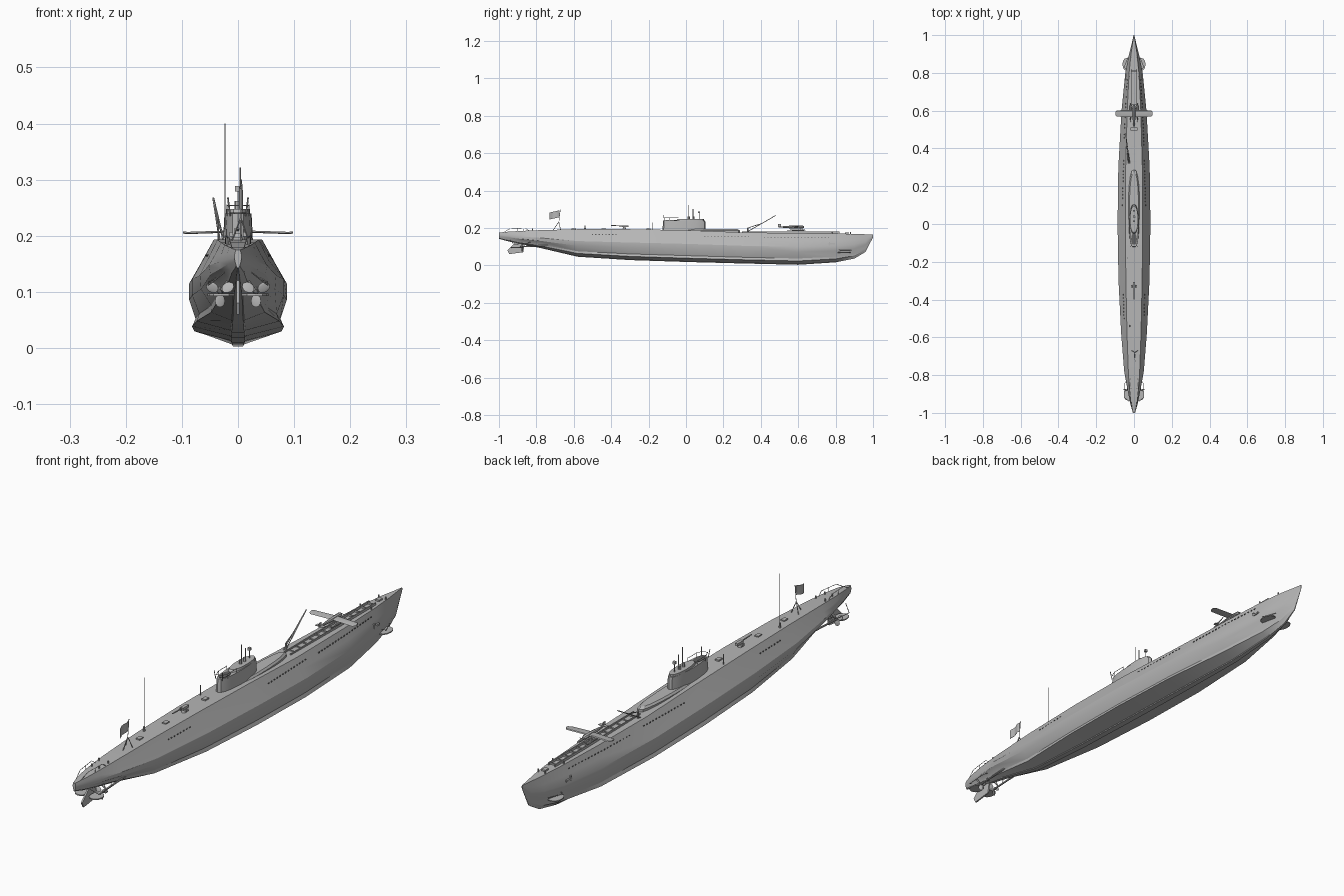
import bpy, bmesh, math
from mathutils import Vector, Matrix

cube = bpy.data.objects.get("Cube")
if cube:
    bpy.data.objects.remove(cube)


def material(name, v):
    m = bpy.data.materials.new(name)
    m.use_nodes = True
    m.diffuse_color = (v, v, v, 1)
    m.node_tree.nodes["Principled BSDF"].inputs["Base Color"].default_value = (v, v, v, 1)
    return m


GREY = material("hull_grey", 0.47)
DARK = material("opening_dark", 0.12)


def finish(name, bm, mat=GREY, smooth=True):
    bmesh.ops.recalc_face_normals(bm, faces=bm.faces)
    me = bpy.data.meshes.new(name)
    bm.to_mesh(me)
    bm.free()
    ob = bpy.data.objects.new(name, me)
    bpy.context.collection.objects.link(ob)
    me.materials.append(mat)
    if smooth:
        bpy.ops.object.select_all(action='DESELECT')
        ob.select_set(True)
        bpy.context.view_layer.objects.active = ob
        bpy.ops.object.shade_smooth_by_angle(angle=math.radians(25))
    return ob


def add_loft(bm, rings):
    loops = [[bm.verts.new(p) for p in r] for r in rings]
    n = len(loops[0])
    for a, b in zip(loops, loops[1:]):
        for i in range(n):
            j = (i + 1) % n
            bm.faces.new((a[i], a[j], b[j], b[i]))
    bm.faces.new(loops[0])
    bm.faces.new(loops[-1][::-1])


def loft(name, rings, mat=GREY):
    bm = bmesh.new()
    add_loft(bm, rings)
    return finish(name, bm, mat)


def add_rod(bm, p, q, r, r2=None, sides=6):
    p, q = Vector(p), Vector(q)
    d = q - p
    mat = Matrix.Translation((p + q) / 2) @ d.to_track_quat('Z', 'Y').to_matrix().to_4x4()
    bmesh.ops.create_cone(bm, cap_ends=True, segments=sides, radius1=r,
                          radius2=r if r2 is None else r2, depth=d.length, matrix=mat)


def rods(name, pairs, r, r2=None, sides=6):
    bm = bmesh.new()
    for p, q in pairs:
        add_rod(bm, p, q, r, r2, sides)
    return finish(name, bm)


def path(points):
    return list(zip(points, points[1:]))


def add_box(bm, c, s):
    bmesh.ops.create_cube(bm, size=1, matrix=Matrix.Translation(c) @ Matrix.Diagonal((*s, 1)))


def boxes(name, items, mat=GREY):
    bm = bmesh.new()
    for c, s in items:
        add_box(bm, c, s)
    return finish(name, bm, mat, False)


def oval(yc, ry, rx, z, xc=0, n=20, power=0.8):
    # rounded plan outline
    out = []
    for i in range(n):
        t = math.tau * i / n
        c, s = math.cos(t), math.sin(t)
        out.append((xc + rx * math.copysign(abs(c) ** power, c), yc + ry * s, z))
    return out


# Hull stations: y, deck z, bottom z, deck half width, greatest half width, bilge fullness
STATIONS = [
    (-1, .175, .142, .004, .006, .5), (-.95, .18, .128, .016, .02, .5),
    (-.88, .184, .112, .024, .034, .4), (-.78, .188, .093, .03, .052, .4),
    (-.58, .193, .046, .037, .068, .7), (-.3, .193, .028, .043, .082, .95),
    (0, .188, .018, .046, .087, 1), (.3, .176, .01, .044, .083, 1),
    (.6, .172, .003, .036, .066, .9), (.8, .17, .016, .026, .046, .6),
    (.9, .168, .036, .016, .026, .5), (.96, .166, .072, .007, .011, .4),
    (1, .165, .15, .001, .002, .3)]


def side(s):
    # half section from deck edge to keel
    y, zt, zb, wd, wm, f = s
    h = zt - zb
    shape = [(wd, 1), ((wd + wm) / 2 + .002 * f, .76), (wm, .57), (wm * (.9 + .1 * f), .4),
             (wm * (.3 + .57 * f), .2), (wm * (.15 + .79 * f), .12), (wm * .16, .02), (wm * .14, 0)]
    return [(x, y, zb + h * v) for x, v in shape]


def hull_x(y, z):
    # half width of the hull at a given place
    for a, b in zip(STATIONS, STATIONS[1:]):
        if a[0] <= y <= b[0]:
            t = (y - a[0]) / (b[0] - a[0])
            pts = side([p + (q - p) * t for p, q in zip(a, b)])
            for p, q in zip(pts, pts[1:]):
                if q[2] <= z <= p[2]:
                    return p[0] + (q[0] - p[0]) * (p[2] - z) / (p[2] - q[2])
    return 0


loft("hull", [side(s) + [(-x, y, z) for x, y, z in reversed(side(s))] for s in STATIONS])

# Rows of flood openings along both sides
slots = []
for start, count, z in ((.1, 14, .155), (.42, 20, .15), (-.5, 8, .165)):
    for i in range(count):
        y = start + i * .018
        slots += [((k * hull_x(y, z), y, z), (.003, .007, .004)) for k in (-1, 1)]
boxes("flood_openings", slots, DARK)

# Conning tower on its long low casing
loft("tower_casing", [oval(.09, .2, .031, .16), oval(.09, .2, .03, .186), oval(.085, .19, .024, .193)])
loft("conning_tower", [oval(-.01, .115, .027, .18), oval(-.01, .114, .025, .225), oval(-.01, .112, .024, .24)])
loft("tower_top", [oval(.02, .075, .022, .238), oval(.025, .07, .021, .248)])
loft("bridge_well", [oval(-.08, .03, .015, .2395), oval(-.08, .03, .015, .2415)], DARK)
rods("periscope_housings", [((0, y, .24), (0, y, .262)) for y in (.015, .04)], .006, sides=8)
rods("periscopes", [((.004, .015, .25), (.004, .015, .322)), ((.006, .037, .25), (.006, .037, .3))], .0018)
rods("lookout_lamp", [((0, .07, .24), (0, .07, .28))], .0015)
boxes("lamp_head", [((0, .07, .284), (.01, .01, .01))])
rods("bridge_rails", path([(x * .02, y, .254) for x, y in
     ((1, -.04), (1, -.09), (.5, -.118), (-.5, -.118), (-1, -.09), (-1, -.04))])
     + [((k * .02, y, .235), (k * .02, y, .256)) for k in (-1, 1) for y in (-.04, -.09)], .001)
rods("aft_tower_posts", [((k * .014, -.115, .235), (k * .018, -.12, .268)) for k in (-1, 1)], .0015)

# Launch track on the forward deck
boxes("launch_track", [((k * .014, .56, .176), (.004, .52, .009)) for k in (-1, 1)]
      + [((0, .33 + i * .04, .175), (.028, .005, .006)) for i in range(13)])

# Folded-float seaplane
ring = [(math.cos(math.tau * i / 8), math.sin(math.tau * i / 8)) for i in range(8)]
loft("plane_body", [[(c * r, y, .205 + s * r) for c, s in ring] for y, r in
     ((.495, .002), (.53, .005), (.58, .009), (.62, .009), (.63, .004))])
loft("plane_wing", [[(x, .585 + dy, z + dz) for dy, dz in
     ((-c, 0), (-c * .3, .003), (c * .8, .003), (c, 0), (c * .3, -.001))]
     for x, z, c in ((-.098, .205, .008), (-.09, .204, .017), (0, .207, .018), (.09, .204, .017), (.098, .205, .008))])
boxes("plane_tail", [((0, .503, .207), (.036, .014, .002)), ((0, .5, .212), (.002, .016, .016))])
for k, word in ((1, "left"), (-1, "right")):
    loft(word + "_float", [[(k * .018 + c * r, y, .188 + s * r) for c, s in ring] for y, r in
         ((.54, .001), (.58, .004), (.625, .005), (.64, .001))])
rods("float_struts", [((k * .018, y, .189), (k * .006, y, .202)) for k in (-1, 1) for y in (.58, .61)], .001)
rods("plane_propeller", [((-.012, .632, .205), (.012, .632, .205))], .0012)

# Slewing crane beside the track
rods("crane_post", [((-.026, .33, .165), (-.026, .33, .2))], .005, .003, 8)
rods("crane_jib", [((-.03, .32, .175), (-.044, .48, .267)), ((-.022, .32, .175), (-.044, .48, .267)),
                   ((-.026, .33, .2), (-.035, .4, .222))], .0018)

# Deck gun facing aft
rods("gun_mount", [((0, -.33, .188), (0, -.33, .206))], .011, .006, 10)
boxes("gun_breech", [((0, -.325, .209), (.012, .036, .01))])
rods("gun_barrel", [((0, -.32, .21), (0, -.4, .213))], .0028, .002, 8)
boxes("gun_seats", [((k * .012, -.33, .203), (.006, .014, .008)) for k in (-1, 1)])

# Masts, flag and tripod
rods("radio_mast", [((-.023, -.54, .19), (-.023, -.54, .4))], .0012)
rods("radio_mast_base", [((-.023, -.54, .185), (-.023, -.54, .212))], .005, .003, 8)
rods("deck_post", [((-.035, -.18, .18), (-.035, -.18, .23))], .0018)
rods("flag_tripod", [(p, (.005, -.68, .232)) for p in
     ((.02, -.67, .188), (-.012, -.67, .188), (.005, -.71, .188))], .0015)
rods("flag_staff", [((.005, -.68, .228), (.005, -.672, .298))], .001)
loft("flag", [[(.005 + dx + .003 * math.sin(i * 1.3), -.677 - i * .009, z - i * .002)
     for dx, z in ((-.0005, .257), (.0005, .257), (.0005, .294), (-.0005, .294))] for i in range(7)])

# Deck hatches, bollards and stern rails
boxes("deck_hatches", [((0, y, .194 if y < 0 else .173), (.016, .022, .006)) for y in (-.44, -.6, -.2, .86)])
rods("bollards", [((k * x, y, z), (k * x, y, z + .014)) for k in (-1, 1)
     for x, y, z in ((.02, -.82, .183), (.016, -.87, .181), (.015, .88, .165), (.024, .78, .166))], .0025)
rods("stern_rails", sum((path([(k * .022, -.84, .186), (k * .023, -.86, .2), (k * .016, -.94, .197), (k * .01, -.975, .176)])
     + [((k * .02, -.9, .18), (k * .02, -.9, .199))] for k in (-1, 1)), []), .001)

# Rudder, stern planes and twin propellers
rudder = [(-.86, .125), (-.87, .07), (-.945, .06), (-.955, .08), (-.91, .125)]
loft("rudder", [[(x, y, z) for y, z in rudder] for x in (-.003, .003)])
for k, word in ((1, "left"), (-1, "right")):
    loft(word + "_stern_plane", [oval(-.905, .03, .024, z, k * .03, 12) for z in (.093, .097)])
    x = k * .032
    rods(word + "_propeller_shaft", [((x, -.7, .108), (x, -.875, .1))], .0035, sides=8)
    rods(word + "_shaft_bracket", [((x, -.85, .101), (k * .012, -.85, .13)), ((x, -.85, .101), (0, -.85, .118))], .002)
    rods(word + "_propeller_hub", [((x, -.868, .1), (x, -.888, .1))], .005, .002, 8)
    bm = bmesh.new()
    for a in (90, 210, 330):
        turn = (Matrix.Translation((x, -.877, .1)) @ Matrix.Rotation(math.radians(a), 4, 'Y')
                @ Matrix.Translation((.016, 0, 0)) @ Matrix.Rotation(.35 * k, 4, 'X')
                @ Matrix.Diagonal((.012, .0015, .0095, 1)))
        bmesh.ops.create_uvsphere(bm, u_segments=10, v_segments=6, radius=1, matrix=turn)
    finish(word + "_propeller", bm)
    rods(word + "_plane_guard", path([(k * .04, -.83, .125), (k * .052, -.85, .118),
         (k * .053, -.92, .112), (k * .024, -.94, .135)]), .0013)
    # Bow planes with guards, and anchors
    loft(word + "_bow_plane", [oval(.845, .034, .024, z, k * .037, 12) for z in (.066, .07)])
    rods(word + "_bow_guard", path([(k * .03, .81, .085), (k * .052, .83, .08), (k * .03, .885, .08)]), .0013)
    ax = k * (hull_x(.78, .115) + .001)
    boxes(word + "_anchor", [((ax, .78, .115), (.006, .034, .007)), ((ax, .767, .115), (.006, .007, .022))])
